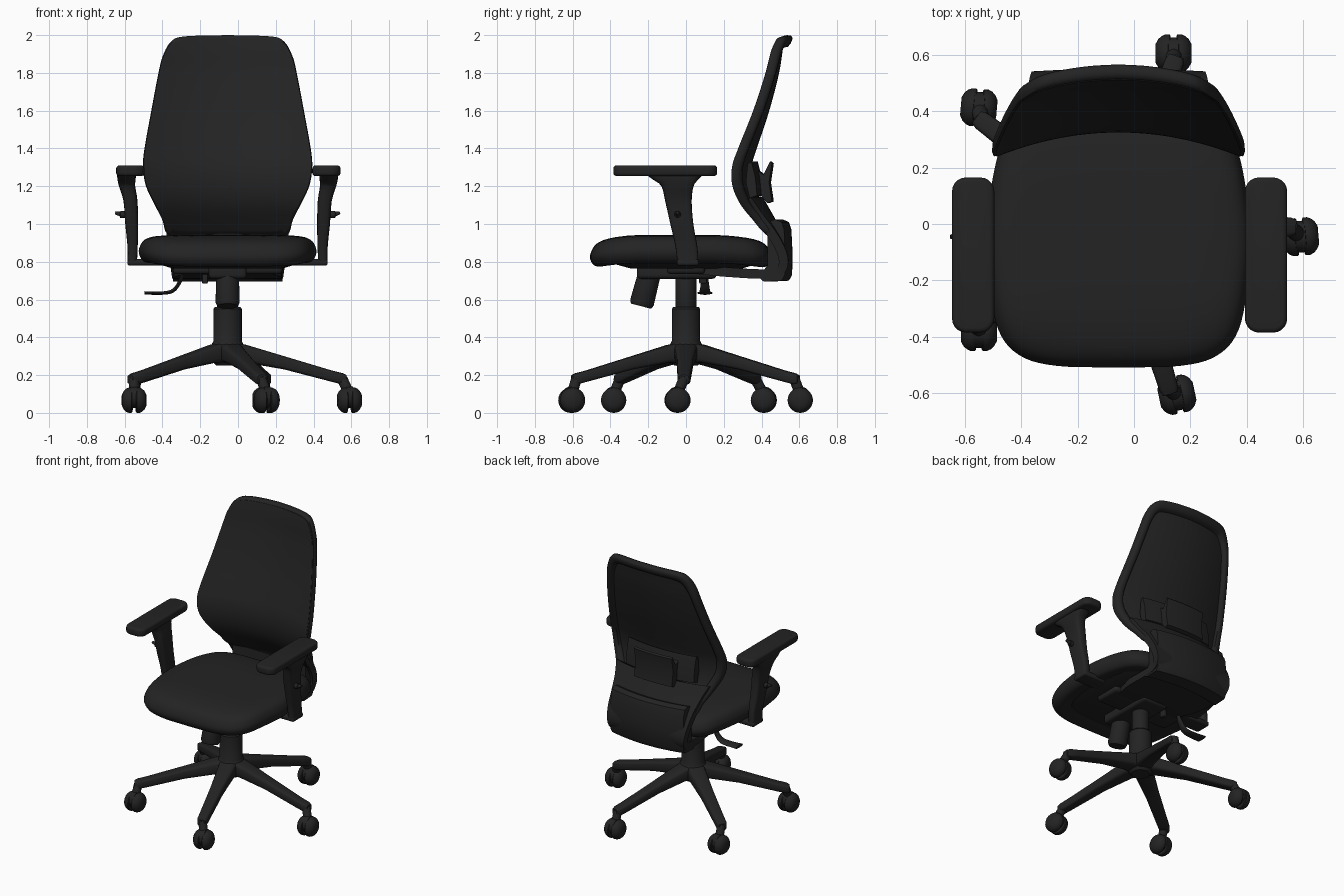
import bpy, bmesh, math
from mathutils import Vector, Matrix

if "Cube" in bpy.data.objects:
    bpy.data.objects.remove(bpy.data.objects["Cube"], do_unlink=True)

CENTRE = Vector((-0.055, 0, 0))   # the chair body sits a little to its right

black = bpy.data.materials.new("soft_black")
black.use_nodes = True
COLOUR = (0.017, 0.017, 0.017, 1)
black.diffuse_color = COLOUR
black.node_tree.nodes["Principled BSDF"].inputs["Base Color"].default_value = COLOUR


def finish(name, bm, angle=35):
    bmesh.ops.recalc_face_normals(bm, faces=bm.faces)
    bmesh.ops.translate(bm, verts=bm.verts, vec=CENTRE)
    mesh = bpy.data.meshes.new(name)
    bm.to_mesh(mesh)
    bm.free()
    mesh.materials.append(black)
    obj = bpy.data.objects.new(name, mesh)
    bpy.context.collection.objects.link(obj)
    bpy.ops.object.select_all(action='DESELECT')
    obj.select_set(True)
    bpy.context.view_layer.objects.active = obj
    bpy.ops.object.shade_smooth_by_angle(angle=math.radians(angle))


def skin(name, rings, loop=False, angle=35):
    """Bridge closed rings of points, capping the ends unless looped."""
    bm = bmesh.new()
    vs = [[bm.verts.new(p) for p in ring] for ring in rings]
    n = len(vs[0])
    for a, b in zip(vs, vs[1:] + (vs[:1] if loop else [])):
        for i in range(n):
            bm.faces.new((a[i], a[(i + 1) % n], b[(i + 1) % n], b[i]))
    if not loop:
        bm.faces.new(vs[0])
        bm.faces.new(vs[-1])
    finish(name, bm, angle)


def smooth(points, steps=5):
    """Catmull-Rom sampling of an open list of points."""
    p = [Vector(q) for q in points]
    p = [2 * p[0] - p[1]] + p + [2 * p[-1] - p[-2]]
    out = []
    for a, b, c, d in zip(p, p[1:], p[2:], p[3:]):
        for k in range(steps):
            t = k / steps
            out.append(0.5 * (2 * b + (c - a) * t + (2 * a - 5 * b + 4 * c - d) * t * t
                              + (3 * b - a - 3 * c + d) * t ** 3))
    return out + [p[-2]]


def mirrored(half):
    """Close a half outline whose ends lie on the centre line."""
    return half + [Vector((-q[0], q[1])) for q in reversed(half[1:-1])]


def box(name, centre, size, bevel=0.015, corner=0):
    bm = bmesh.new()
    bmesh.ops.create_cube(bm, size=1, matrix=Matrix.Translation(centre) @ Matrix.Diagonal((*size, 1)))
    if corner:
        upright = [e for e in bm.edges if abs((e.verts[0].co - e.verts[1].co).z) > size[2] / 2]
        bmesh.ops.bevel(bm, geom=upright, offset=corner, segments=5, profile=0.5, affect='EDGES')
    sharp = [e for e in bm.edges if e.calc_face_angle() > 1]
    bmesh.ops.bevel(bm, geom=sharp, offset=bevel, segments=3, profile=0.5, affect='EDGES')
    finish(name, bm)


def lathe(name, start, end, profile, sides=28):
    """Round part along start-end; profile holds (fraction, radius)."""
    a, b = Vector(start), Vector(end)
    turn = (b - a).to_track_quat('Z', 'Y')
    rings = [[a.lerp(b, f) + turn @ Vector((r * math.cos(t), r * math.sin(t), 0))
              for t in (2 * math.pi * i / sides for i in range(sides))] for f, r in profile]
    skin(name, rings)


def rod(name, start, end, r):
    lathe(name, start, end, [(0, r * .85), (.05, r), (.95, r), (1, r * .85)])


def oblong(x, y, z, hx, hy, power=0.5, n=20):
    """Rounded rectangle in a level plane."""
    ring = []
    for i in range(n):
        c, s = math.cos(2 * math.pi * i / n), math.sin(2 * math.pi * i / n)
        ring.append((x + hx * math.copysign(abs(c) ** power, c),
                     y + hy * math.copysign(abs(s) ** power, s), z))
    return ring


# Seat cushion: one outline scaled through a padded profile, front edge drooping
seat_outline = mirrored(smooth([(0, -.508), (.22, -.502), (.35, -.465), (.425, -.375), (.46, -.2),
                                (.47, -.05), (.455, .1), (.425, .25), (.37, .38), (.25, .44), (0, .45)]))
seat_profile = smooth([(.05, .8), (.6, .8), (.85, .793), (.95, .803), (1, .845), (.985, .885),
                       (.93, .918), (.8, .936), (.5, .942), (.05, .942)], 3)


def seat_point(p, s, z):
    x, y = p[0] * s, p[1] * s
    droop = max(0, -y - .22) ** 2 * .35 + max(0, y - .1) ** 2 * .25
    return (x, y, z - droop)


skin("seat_cushion", [[seat_point(p, s, z) for p in seat_outline] for s, z in seat_profile], angle=60)
skin("seat_pan", [[(p[0] * s, p[1] * s + .02, z) for p in seat_outline]
                  for s, z in ((.62, .765), (.8, .79), (.84, .82))])

# Backrest: outline in width and height, laid on a bowed, leaning surface
back_outline = mirrored(smooth([(0, .93), (.25, .93), (.322, .95), (.345, 1.02), (.385, 1.1), (.432, 1.2),
                                (.448, 1.3), (.44, 1.4), (.404, 1.6), (.366, 1.8), (.343, 1.89),
                                (.3, 1.965), (.23, 1.993), (0, 2.0)]))
lean = smooth([(.9, .495), (1.0, .42), (1.1, .353), (1.2, .326), (1.3, .33), (1.4, .36),
               (1.6, .426), (1.8, .478), (1.92, .497), (2.0, .515)])
BOW = .46


def back_y(x, z):
    for a, b in zip(lean, lean[1:]):
        if z <= b[0]:
            break
    return a[1] + (b[1] - a[1]) * (z - a[0]) / (b[0] - a[0]) - BOW * x * x


def back_ring(s, depth):
    ring = []
    for p in back_outline:
        x, z = p[0] * s, 1.45 + (p[1] - 1.45) * s
        ring.append((x, back_y(x, z) + depth, z))
    return ring


steps = [.05] + [k / 14 for k in range(2, 14)] + [.97]
skin("back_mesh", [back_ring(s, 0) for s in steps] + [back_ring(s, .015) for s in reversed(steps)], angle=60)
skin("back_frame", [back_ring(s, d) for s, d in ((.96, .002), (.99, .004), (1, .018), (.995, .042), (.97, .054),
                                                 (.92, .05), (.89, .04), (.88, .008), (.92, .006))],
     loop=True, angle=60)


def bowed_bar(name, half, profile, bow=BOW):
    """Carry a (y, z) profile across the back, following its bow."""
    skin(name, [[(x, y - bow * x * x, z) for y, z in profile]
                for x in (half * k / 8 for k in range(-8, 9))])


# Lower back shell curving forward beneath the seat: (y, z, half width)
shell_path = smooth([(.385, 1.13, .37), (.425, 1.06, .345), (.475, .97, .325), (.515, .88, .315), (.525, .8, .305),
                     (.49, .745, .295), (.4, .735, .29), (.22, .745, .28), (.06, .76, .24)], 4)
rings = []
for i, p in enumerate(shell_path):
    along = shell_path[min(i + 1, len(shell_path) - 1)] - shell_path[max(i - 1, 0)]
    ny, nz = Vector((-along[1], along[0])).normalized() * .025
    xs = [p[2] * k / 8 for k in range(-8, 9)]
    bow = BOW * max(0, min(1, (p[1] - .74) / .3))
    rings.append([(x, p[0] + ny - bow * x * x, p[1] + nz) for x in xs]
                 + [(x, p[0] - ny - bow * x * x, p[1] - nz) for x in reversed(xs)])
skin("lower_back_shell", rings)
bowed_bar("back_housing", .29, [(.47, 1.01), (.51, 1.025), (.545, 1.01), (.558, .97), (.564, .85), (.562, .73),
                                (.545, .7), (.45, .695), (.42, .72), (.47, .78)])

# Lumbar support: a wide strip and a hooked centre pad
bowed_bar("lumbar_strip", .27, [(.36, 1.32), (.38, 1.33), (.4, 1.25), (.41, 1.15), (.37, 1.14), (.35, 1.22)])
bowed_bar("lumbar_pad", .15, [(.38, 1.29), (.42, 1.26), (.455, 1.33), (.465, 1.32), (.45, 1.22),
                              (.465, 1.12), (.44, 1.11), (.4, 1.16)])

# Armrests
for side, word in ((1, "left"), (-1, "right")):
    box(word + "_arm_pad", (side * .519 + .004, -.11, 1.282), (.15, .55, .056), .016, .05)
    stem = smooth([(.505, .01, .79, .025, .056), (.503, .002, .88, .027, .058), (.508, -.022, 1.0, .034, .061),
                   (.514, -.04, 1.12, .037, .07), (.532, -.045, 1.2, .043, .085),
                   (.535, -.055, 1.235, .048, .12), (.535, -.06, 1.26, .05, .15)], 3)
    skin(word + "_arm_stem", [oblong(side * x, y, z, hx, hy) for x, y, z, hx, hy in stem])
    box(word + "_arm_foot", (side * .4, .01, .797), (.26, .115, .035), .012)
    rod(word + "_arm_button", (side * .53, -.045, 1.05), (side * .57, -.045, 1.05), .018)
    lathe(word + "_arm_catch", (side * .56, -.045, 1.05), (side * .595, -.045, 1.06), [(0, .014), (1, .008)])

# Tilt mechanism, tension knob and height lever
box("tilt_mechanism", (0, -.05, .755), (.2, .42, .09), .02)
box("cross_beam", (0, 0, .77), (.58, .2, .07), .02)
lathe("tension_knob", (0, -.19, .75), (0, -.238, .565),
      [(0, .04), (.08, .045), (.1, .06), (.9, .064), (1, .055)])
box("lever_mount", (-.12, .09, .715), (.03, .04, .06), .006)
lever = smooth([(-.235, .1, .75), (-.25, .1, .7), (-.285, .1, .65), (-.335, .1, .635), (-.44, .1, .635)], 4)
skin("height_lever", [[(p[0] - .009 * math.cos(t) * (1 - f), p[1] + (.012 + .03 * f) * math.sin(t),
                        p[2] + .009 * math.cos(t))
                       for t in (math.pi * k / 6 for k in range(12))]
                      for p, f in ((q, i / (len(lever) - 1)) for i, q in enumerate(lever))])

# Gas column and hub
rod("gas_piston", (0, 0, .5), (0, 0, .74), .055)
lathe("column_sleeve", (0, 0, .25), (0, 0, .56),
      [(0, .06), (.08, .085), (.3, .092), (.38, .082), (.42, .075), (.97, .075), (1, .068)])

# Five star legs, each with a swivelled twin wheel caster: (x, y, swivel)
leg_path = [(.03, .265, .375, .065), (.1, .265, .36, .058), (.3, .23, .3, .044),
            (.55, .165, .225, .036), (.61, .15, .21, .034), (.63, .155, .2, .026)]
casters = [(.645, -.045, 5), (.195, .605, 0), (-.495, .412, -5), (-.495, -.383, 0), (.207, -.605, 12)]
for k, (cx, cy, swivel) in enumerate(casters):
    turn = Matrix.Rotation(math.radians(72 * k - 1), 3, 'Z')
    rings = []
    for r, low, high, w in leg_path:
        section = oblong(0, (low + high) / 2, 0, w, (high - low) / 2)
        rings.append([turn @ Vector((r, x, z)) for x, z, _ in section])
    number = str(k + 1)
    skin("base_leg_" + number, rings)
    c = Vector((cx, cy, .067))
    axle = Matrix.Rotation(math.radians(swivel), 3, 'Z') @ Vector((1, 0, 0))
    for s, letter in ((-1, "a"), (1, "b")):
        lathe("caster_wheel_" + number + letter, c + s * .01 * axle, c + s * .064 * axle,
              [(0, .062), (.08, .067), (.35, .067), (.6, .061), (.82, .05), (1, .032)])
    rod("caster_hood_" + number, c - .02 * axle + Vector((0, 0, .016)), c + .02 * axle + Vector((0, 0, .016)), .056)
    rod("caster_stem_" + number, c + Vector((0, 0, .03)), turn @ Vector((.605, 0, .185)), .028)
